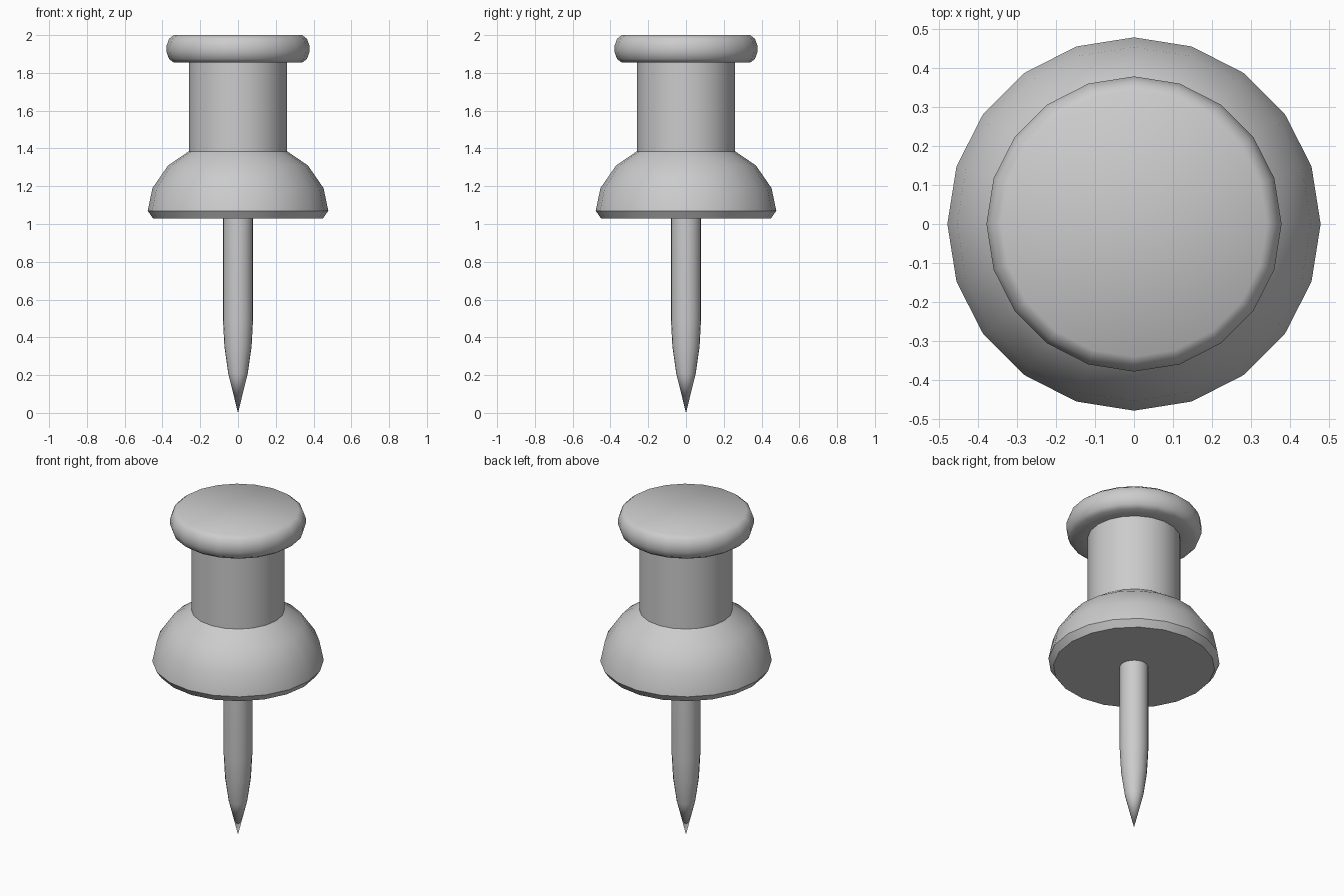
import bpy, bmesh
from math import cos, sin, pi, radians

if "Cube" in bpy.data.objects:
    bpy.data.objects.remove(bpy.data.objects["Cube"])

SIDES = 20


def lathe(name, profile):
    """Revolve (radius, z) points, listed top to bottom, about the z axis."""
    bm = bmesh.new()
    rings = []
    for r, z in profile:
        if r == 0:
            rings.append([bm.verts.new((0, 0, z))] * SIDES)
        else:
            rings.append([bm.verts.new((r * cos(2 * pi * i / SIDES),
                                        r * sin(2 * pi * i / SIDES), z))
                          for i in range(SIDES)])
    for a, b in zip(rings, rings[1:]):
        for i in range(SIDES):
            j = (i + 1) % SIDES
            bm.faces.new(dict.fromkeys((a[i], b[i], b[j], a[j])))
    # flat caps
    for ring, (r, z) in ((rings[0], profile[0]), (rings[-1], profile[-1])):
        if r > 0:
            bm.faces.new(ring)
    bmesh.ops.recalc_face_normals(bm, faces=bm.faces)
    mesh = bpy.data.meshes.new(name)
    bm.to_mesh(mesh)
    bm.free()
    obj = bpy.data.objects.new(name, mesh)
    bpy.context.collection.objects.link(obj)
    bpy.ops.object.select_all(action='DESELECT')
    obj.select_set(True)
    bpy.context.view_layer.objects.active = obj
    bpy.ops.object.shade_smooth_by_angle(angle=radians(40))
    return obj


# Plastic grip: rounded cap, straight neck, domed collar
lathe("grip", [
    (0.34, 2.0), (0.365, 1.98), (0.378, 1.945), (0.378, 1.91),
    (0.365, 1.873), (0.34, 1.855), (0.26, 1.855),
    (0.26, 1.385), (0.37, 1.31), (0.453, 1.19), (0.478, 1.07), (0.45, 1.03),
])

# Metal needle: straight shaft curving into a point
lathe("needle", [
    (0.08, 1.03), (0.08, 0.5), (0.072, 0.35), (0.052, 0.21), (0, 0),
])
